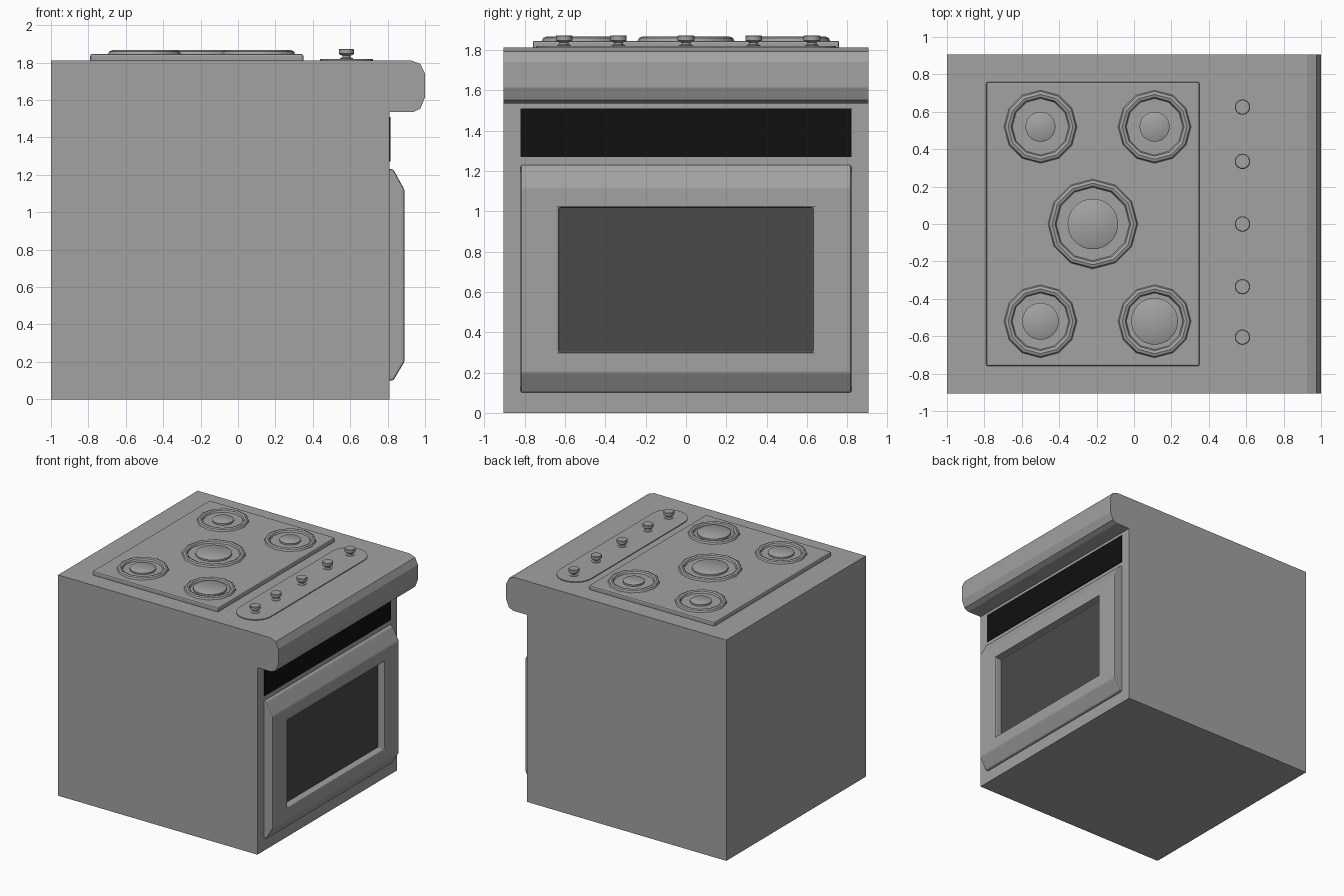
import bpy
import bmesh
from math import cos, sin, pi
from mathutils import Vector

default = bpy.data.objects.get("Cube")
if default:
    bpy.data.objects.remove(default, do_unlink=True)


def make_material(name, value):
    mat = bpy.data.materials.new(name)
    mat.use_nodes = True
    color = (value, value, value, 1)
    mat.diffuse_color = color
    mat.node_tree.nodes["Principled BSDF"].inputs["Base Color"].default_value = color
    return mat


steel = make_material("grey_steel", 0.36)
glass = make_material("dark_glass", 0.068)
black = make_material("black_panel", 0.005)


def finish(name, bm, mat, bevel=0, segments=2, smooth=False):
    bmesh.ops.recalc_face_normals(bm, faces=bm.faces)
    mesh = bpy.data.meshes.new(name)
    bm.to_mesh(mesh)
    bm.free()
    mesh.materials.append(mat)
    obj = bpy.data.objects.new(name, mesh)
    bpy.context.collection.objects.link(obj)
    if bevel:
        mod = obj.modifiers.new("Bevel", "BEVEL")
        mod.width, mod.segments = bevel, segments
        mod.limit_method, mod.angle_limit = "ANGLE", 0.4
    if smooth:
        bpy.ops.object.select_all(action="DESELECT")
        obj.select_set(True)
        bpy.context.view_layer.objects.active = obj
        bpy.ops.object.shade_smooth_by_angle(angle=0.7)
    return obj


def prism(points, direction):
    """Extrude a closed outline along a direction."""
    bm = bmesh.new()
    face = bm.faces.new([bm.verts.new(p) for p in points])
    out = bmesh.ops.extrude_face_region(bm, geom=[face], use_keep_orig=True)
    moved = [v for v in out["geom"] if isinstance(v, bmesh.types.BMVert)]
    bmesh.ops.translate(bm, verts=moved, vec=Vector(direction))
    return bm


def box(name, x, y, z, mat, **kw):
    outline = [(x[0], y[0], z[0]), (x[1], y[0], z[0]), (x[1], y[1], z[0]), (x[0], y[1], z[0])]
    return finish(name, prism(outline, (0, 0, z[1] - z[0])), mat, **kw)


def lathe(name, x, y, profile, mat, sides=32, closed=False, smooth=True):
    """Revolve (radius, height) points about a vertical axis."""
    bm = bmesh.new()
    rings = [[bm.verts.new((x + r * cos(2 * pi * i / sides), y + r * sin(2 * pi * i / sides), z))
              for i in range(sides)] for r, z in profile]
    pairs = list(zip(rings, rings[1:]))
    if closed:
        pairs.append((rings[-1], rings[0]))
    else:
        bm.faces.new(rings[0])
        bm.faces.new(rings[-1])
    for a, b in pairs:
        for i in range(sides):
            j = (i + 1) % sides
            bm.faces.new((a[i], a[j], b[j], b[i]))
    return finish(name, bm, mat, smooth=smooth)


# Cabinet with the overhanging rounded front rim
HALF = 0.905
cabinet = [(-1, 0), (0.81, 0), (0.81, 1.535), (0.935, 1.535), (0.975, 1.553), (1, 1.615),
           (1, 1.74), (0.975, 1.793), (0.925, 1.812), (-1, 1.812)]
finish("cabinet", prism([(x, -HALF, z) for x, z in cabinet], (0, 2 * HALF, 0)), steel)

# Oven door with chamfered top and bottom and a recessed window opening
door = [(0.8, 0.1), (0.83, 0.1), (0.89, 0.2), (0.89, 1.12), (0.83, 1.23), (0.8, 1.23)]
bm = prism([(x, -0.82, z) for x, z in door], (0, 1.64, 0))
front = max(bm.faces, key=lambda f: f.calc_center_median().x)
bmesh.ops.inset_region(bm, faces=[front], thickness=0.05)
front = [f for f in bm.faces if f == front][0]
for v in front.verts:
    v.co.y = 0.63 if v.co.y > 0 else -0.63
    v.co.z = 1.02 if v.co.z > 0.6 else 0.3
out = bmesh.ops.extrude_face_region(bm, geom=[front])
for v in out["geom"]:
    if isinstance(v, bmesh.types.BMVert):
        v.co.x = 0.828
if front.is_valid:
    bmesh.ops.delete(bm, geom=[front], context="FACES_ONLY")
finish("oven_door", bm, steel, bevel=0.01)
box("door_window", (0.826, 0.834), (-0.625, 0.625), (0.305, 1.015), glass)

# Control display strip under the rim
box("display_strip", (0.808, 0.816), (-0.82, 0.82), (1.27, 1.51), black)

# Raised cooktop plate
PLATE = 1.846
box("cooktop_plate", (-0.79, 0.35), (-0.76, 0.76), (1.805, PLATE), steel, bevel=0.01)

# Burners: twelve-sided ring around a round cap
burners = [("back_left", -0.5, 0.52, 0.173, 0.08), ("front_left", 0.11, 0.52, 0.173, 0.08),
           ("centre", -0.22, 0, 0.218, 0.135), ("back_right", -0.5, -0.52, 0.173, 0.098),
           ("front_right", 0.11, -0.52, 0.173, 0.125)]
for label, x, y, ring, cap in burners:
    tube = [(ring + 0.022 * cos(i * pi / 4), PLATE + 0.02 * sin(i * pi / 4)) for i in range(8)]
    lathe(label + "_burner_ring", x, y, tube, steel, sides=12, closed=True)
    lathe(label + "_burner_cap", x, y,
          [(cap, PLATE - 0.01), (cap, 1.859), (cap - 0.006, 1.863)], steel)

# Rounded strip carrying the knobs
KNOB_X, RADIUS, END = 0.58, 0.142, 0.603
outline = []
for side in (1, -1):
    for i in range(17):
        a = pi * i / 16 + (0 if side > 0 else pi)
        outline.append((KNOB_X + RADIUS * cos(a), side * END + RADIUS * sin(a), 1.805))
finish("knob_strip", prism(outline, (0, 0, 0.014)), steel)

# Knobs with a flared foot, narrow stem and wider head
knob = [(0.034, 1.815), (0.034, 1.823), (0.022, 1.828), (0.022, 1.838),
        (0.034, 1.842), (0.041, 1.848), (0.041, 1.869), (0.037, 1.873)]
for n, y in enumerate((0.625, 0.335, 0, -0.335, -0.605)):
    lathe("knob_%d" % (n + 1), KNOB_X, y, knob, steel, sides=24)
